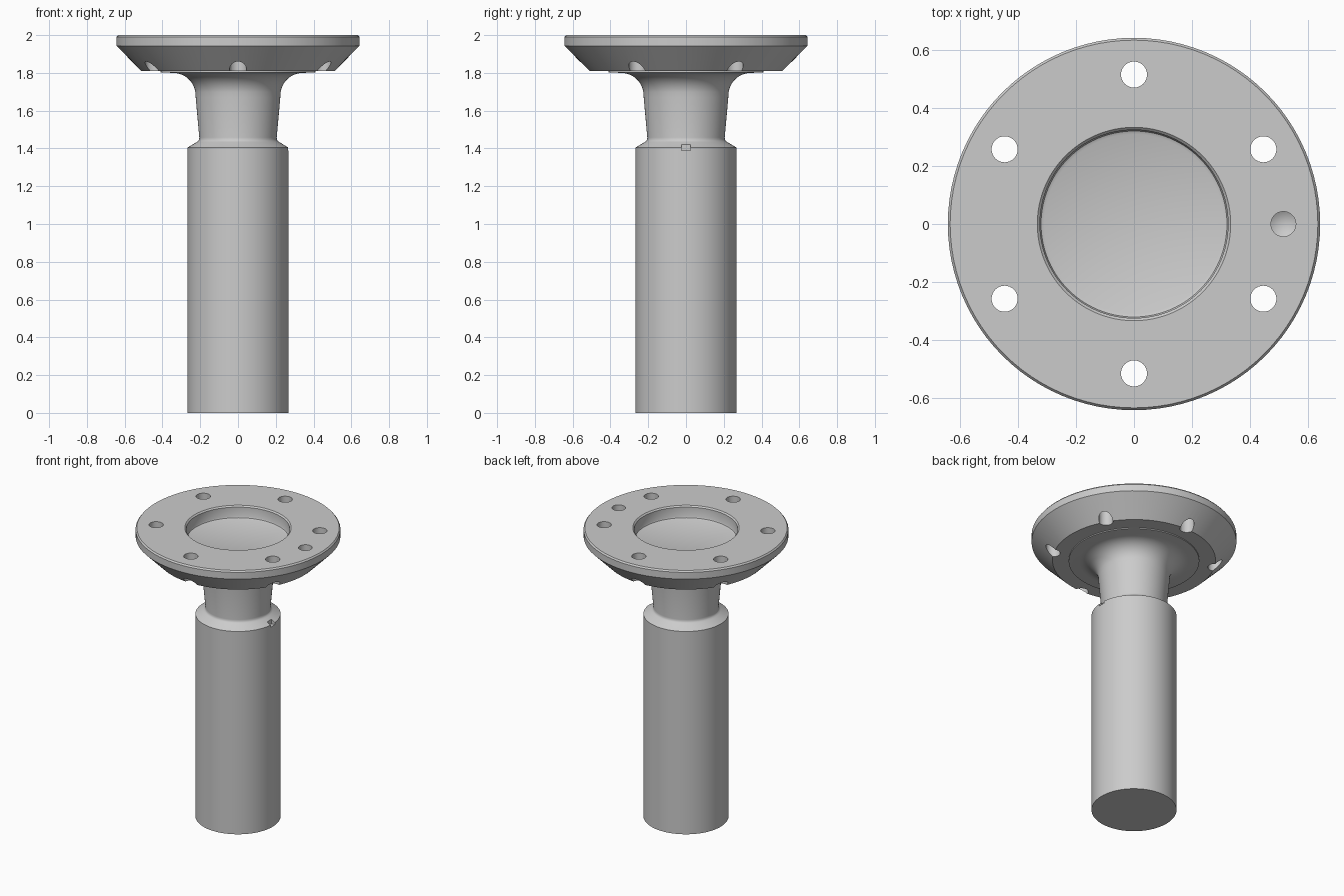
import bpy, bmesh
from math import radians, pi, cos, sin
from mathutils import Matrix, Vector

if "Cube" in bpy.data.objects:
    bpy.data.objects.remove(bpy.data.objects["Cube"])


def lathe(name, profile, steps=96, centre=(0, 0)):
    """Revolve an (r, z) profile around a vertical axis into a closed solid."""
    bm = bmesh.new()
    verts = [bm.verts.new((r, 0, z)) for r, z in profile]
    edges = [bm.edges.new(pair) for pair in zip(verts, verts[1:])]
    bmesh.ops.spin(bm, geom=verts + edges, cent=(0, 0, 0), axis=(0, 0, 1),
                   angle=2 * pi, steps=steps, use_duplicate=False)
    bmesh.ops.remove_doubles(bm, verts=bm.verts[:], dist=1e-5)
    bmesh.ops.recalc_face_normals(bm, faces=bm.faces[:])
    bmesh.ops.translate(bm, verts=bm.verts[:], vec=(centre[0], centre[1], 0))
    return finish(name, bm)


def finish(name, bm):
    mesh = bpy.data.meshes.new(name)
    bm.to_mesh(mesh)
    bm.free()
    obj = bpy.data.objects.new(name, mesh)
    bpy.context.collection.objects.link(obj)
    return obj


def cut(target, cutter):
    cutter.hide_render = True
    mod = target.modifiers.new("cut", 'BOOLEAN')
    mod.operation = 'DIFFERENCE'
    mod.solver = 'EXACT'
    mod.object = cutter
    bpy.context.view_layer.objects.active = target
    bpy.ops.object.modifier_apply(modifier=mod.name)
    bpy.data.objects.remove(cutter)


# Flanged shaft: stem, tapered neck with fillet, dished flange, top recess
shaft = [(0, 0), (0.267, 0), (0.267, 1.405)]
neck = [(0.218, 1.434), (0.210, 1.440), (0.206, 1.447), (0.205, 1.458), (0.224, 1.67)]
c, r = Vector((0.344, 1.68)), 0.12      # fillet under the flange
fillet = [(c.x - r * cos(a), c.y + r * sin(a))
          for a in (radians(90 * i / 10) for i in range(1, 11))]
flange = [(0.41, 1.803), (0.41, 1.810), (0.512, 1.810), (0.643, 1.943),
          (0.643, 1.990), (0.635, 2.0)]
recess = [(0.334, 2.0), (0.325, 1.991), (0.325, 1.928), (0.321, 1.919),
          (0.310, 1.914), (0, 1.914)]
body = lathe("flanged_shaft", shaft + neck + fillet + flange + recess)

# Six bolt holes through the flange
for i in range(6):
    a = radians(30 + 60 * i)
    hole = lathe("bolt_hole_cutter", [(0, 1.7), (0.045, 1.7), (0.045, 2.1), (0, 2.1)],
                 32, (0.516 * cos(a), 0.516 * sin(a)))
    # keep the drill clear of the neck fillet
    cut(body, hole)

# Blind drilled hole with a conical bottom
cut(body, lathe("blind_hole_cutter",
                [(0, 1.875), (0.043, 1.90), (0.043, 2.1), (0, 2.1)], 32, (0.516, 0)))

# Index notch on the shaft shoulder
bm = bmesh.new()
bmesh.ops.create_cube(bm, size=1, matrix=Matrix.Translation((0.28, 0, 1.415))
                      @ Matrix.Diagonal((0.08, 0.046, 0.05, 1)))
cut(body, finish("notch_cutter", bm))

# Smooth shading with crisp edges
bpy.ops.object.select_all(action='DESELECT')
body.select_set(True)
bpy.context.view_layer.objects.active = body
bpy.ops.object.shade_smooth_by_angle(angle=radians(25))
